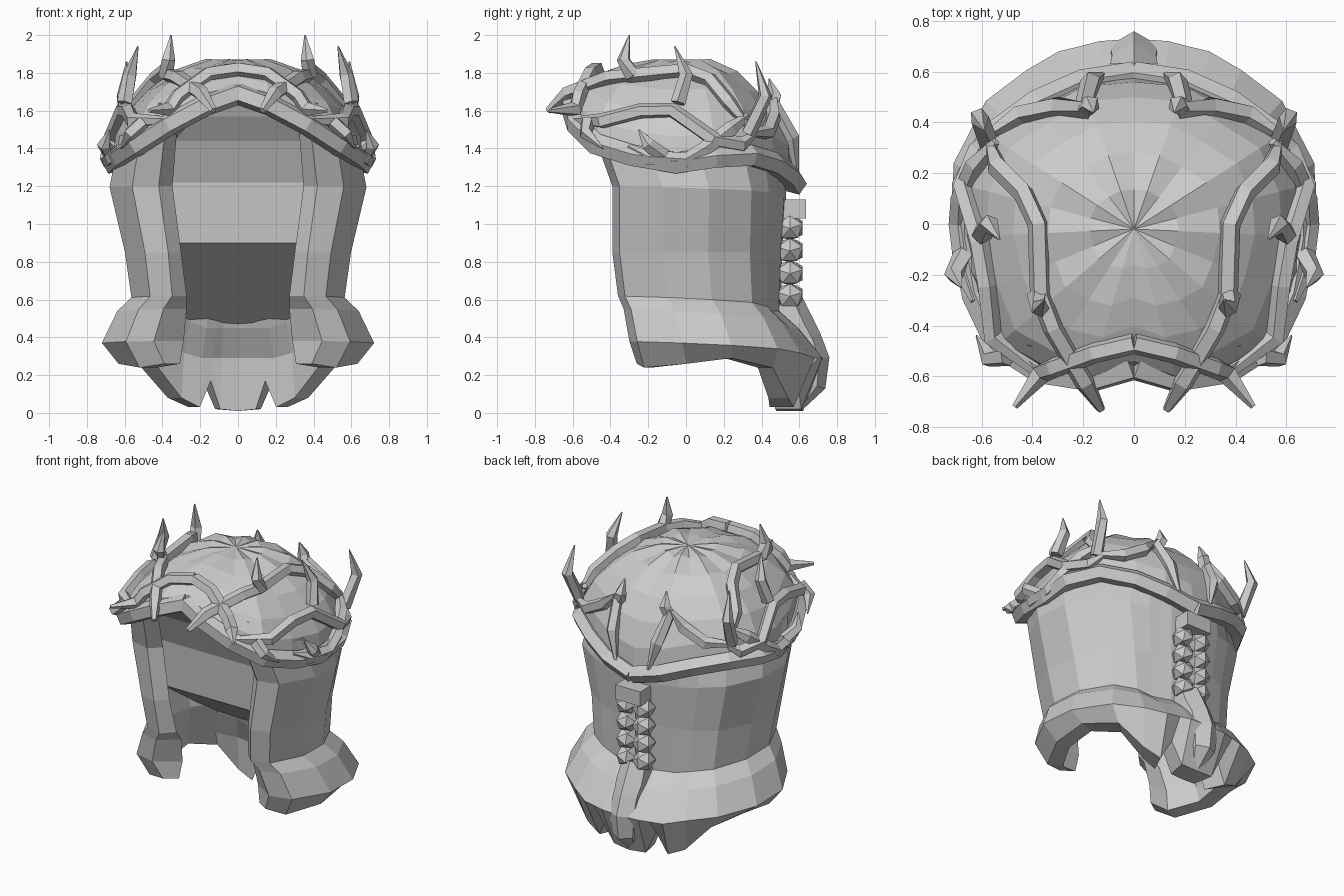
import bpy, bmesh, math
from mathutils import Vector, Matrix
from mathutils.bvhtree import BVHTree

if "Cube" in bpy.data.objects:
    bpy.data.objects.remove(bpy.data.objects["Cube"])

GREY = (0.6, 0.6, 0.6, 1)
mat = bpy.data.materials.new("plain grey")
mat.use_nodes = True
mat.diffuse_color = GREY
for node in mat.node_tree.nodes:
    if node.type == "BSDF_PRINCIPLED":
        node.inputs["Base Color"].default_value = GREY


def finish(name, bm):
    bmesh.ops.remove_doubles(bm, verts=bm.verts, dist=0.0005)
    bmesh.ops.recalc_face_normals(bm, faces=bm.faces)
    mesh = bpy.data.meshes.new(name)
    bm.to_mesh(mesh)
    mesh.materials.append(mat)
    bpy.context.scene.collection.objects.link(bpy.data.objects.new(name, mesh))


def loft(bm, rings, closed=True):
    """Skin a row of equal point rings and return the vertex grid."""
    grid = [[bm.verts.new(p) for p in ring] for ring in rings]
    n = len(grid[0])
    for low, high in zip(grid, grid[1:]):
        for i in range(n if closed else n - 1):
            j = (i + 1) % n
            bm.faces.new((low[i], low[j], high[j], high[i]))
    return grid


def flip(points, side):
    return [Vector((p[0] * side, p[1], p[2])) for p in points]


def tube(bm, path, radii, sides=5):
    """Faceted tube whose cross-sections stand square to the path."""
    rings = []
    for i, p in enumerate(path):
        along = (path[min(i + 1, len(path) - 1)] - path[max(i - 1, 0)]).normalized()
        out = Vector((p.x, p.y + 0.01, p.z - 1.2))
        across = along.cross(out).normalized()
        up = across.cross(along)
        rings.append([p + radii[i] * (math.cos(a) * up + math.sin(a) * across)
                      for a in (math.tau * k / sides for k in range(sides))])
    grid = loft(bm, rings)
    bm.faces.new(grid[0])
    bm.faces.new(grid[-1])


def paired_tube(name, path, radii, sides=5):
    bm = bmesh.new()
    for side in (1, -1):
        tube(bm, flip(path, side), radii, sides)
    finish(name, bm)


# Domed hair cap, with a shallow underside behind the rim
rim = [(0, -.56, 1.69), (.17, -.61, 1.63), (.36, -.58, 1.53), (.53, -.47, 1.42),
       (.62, -.28, 1.36), (.66, -.05, 1.32), (.66, .15, 1.35), (.56, .34, 1.36),
       (.38, .47, 1.32), (.2, .55, 1.26), (0, .58, 1.21)]
full_rim = flip(rim, 1) + flip(rim[-2:0:-1], -1)
apex = Vector((0, -.02, 1.87))
bm = bmesh.new()
rings = [[Vector((p.x * .6, p.y * .6, p.z)) for p in full_rim]]
for level in range(6):
    angle = level * math.pi / 12
    ring = []
    for i, p in enumerate(full_rim):
        ridge = 1.02 if i % 2 and level else 1
        flat = (p - apex) * math.cos(angle) * ridge
        ring.append(Vector((flat.x, apex.y + flat.y,
                            p.z + (apex.z - p.z) * math.sin(angle) * (2 * ridge - 1 if level > 3 else 1))))
    rings.append(ring)
grid = loft(bm, rings)
top = bm.verts.new(apex)
for i, v in enumerate(grid[-1]):
    bm.faces.new((v, grid[-1][(i + 1) % len(full_rim)], top))
bmesh.ops.recalc_face_normals(bm, faces=bm.faces)
surface = BVHTree.FromBMesh(bm)
finish("hair_cap", bm)

# Rolled hair around the rim
paired_tube("rim_roll", flip(rim, 1), [.06] * len(rim))

# Long hair: plan columns from front edge to back, with the height of each tip
columns = [(.42, -.42, .26), (.56, -.38, .24), (.68, -.15, .26), (.67, .1, .29),
           (.55, .33, .24), (.4, .43, .08), (.28, .48, .03), (.2, .5, .17),
           (.13, .52, .02), (0, .53, .01)]
# Rows: width, front shift, back shift, front height, back height, thickness
rows = [(.92, -.07, 0, 1.48, 1.4, .1), (1, .03, 0, 1.2, 1.15, .1),
        (.88, .03, -.02, .85, .85, .1), (.83, .06, -.03, .62, .54, .11),
        (.94, .09, .07, .55, .45, .16), (1.06, .12, .2, .38, .29, .19),
        (.93, .16, .09, 0, 0, .1)]
bm = bmesh.new()
for side in (1, -1):
    rings = []
    for width, front, back, z_front, z_back, thick in rows:
        outer, inner = [], []
        for i, (x, y, tip) in enumerate(columns):
            w = min(1, i / 6) ** 2
            z = z_front + (z_back - z_front) * w if z_front else tip
            p = Vector((x * width, y + front + (back - front) * w, z))
            outer.append(p)
            inner.append(p - Vector((p.x, p.y, 0)).normalized() * thick * (1 + .4 * w))
        rings.append(flip(outer + inner[::-1], side))
    grid = loft(bm, rings)
    last = len(grid[0]) - 1
    for ring in (grid[0], grid[-1]):
        for i in range(len(columns) - 1):
            bm.faces.new((ring[i], ring[i + 1], ring[last - i - 1], ring[last - i]))
finish("long_hair", bm)

# Inner wall between the side locks
profile = [(-.48, 1.64), (-.45, 1.57), (-.36, 1.44), (-.27, 1.22), (-.25, .9), (.4, .45)]
bm = bmesh.new()
loft(bm, [[(x, y, z) for y, z in profile] for x in (-.42, .42)], closed=False)
finish("inner_wall", bm)

# Woven wreath branches, laid onto the cap where they run close to it
branches = {
    "upper_branch": [(.13, -.73, 1.6), (.2, -.64, 1.7), (.33, -.42, 1.8), (.38, -.28, 1.8),
                     (.37, 0, 1.8), (.42, .12, 1.74), (.52, .22, 1.62), (.58, .35, 1.5)],
    "front_branch": [(0, -.47, 1.82), (.15, -.5, 1.78), (.32, -.57, 1.68),
                     (.38, -.63, 1.62), (.47, -.72, 1.6)],
    "side_branch": [(.36, -.66, 1.56), (.57, -.45, 1.55), (.62, -.25, 1.62), (.64, -.08, 1.62),
                    (.68, .15, 1.45), (.62, .3, 1.42), (.57, .4, 1.48)],
    "lower_branch": [(.58, .36, 1.6), (.66, .25, 1.52), (.69, .1, 1.4), (.7, 0, 1.34),
                     (.69, -.2, 1.35), (.67, -.32, 1.42)],
    "back_branch": [(.6, .36, 1.48), (.45, .43, 1.48), (.3, .45, 1.56), (.2, .44, 1.64),
                    (.17, .54, 1.45), (.13, .62, 1.28)],
}
for name, points in branches.items():
    path = []
    for p in flip(points, 1):
        hit, normal, _, distance = surface.find_nearest(p)
        snapped = hit + normal * .03 if distance < .1 else p
        if p.x == 0:
            snapped.x = 0
        path.append(snapped)
    radii = [.042] * len(path)
    radii[-1] = .012
    if name != "front_branch":
        radii[0] = .018
    paired_tube(name, path, radii)

# Thorns rising from the branches
thorns = {
    "front_thorn": [(.38, -.28, 1.78), (.37, -.33, 1.87), (.355, -.3, 2)],
    "side_thorn": [(.6, -.04, 1.64), (.57, 0, 1.79), (.53, -.06, 1.94)],
    "rear_thorn": [(.58, .33, 1.48), (.61, .42, 1.68), (.59, .37, 1.86)],
    "back_thorn": [(.2, .45, 1.6), (.17, .47, 1.68), (.16, .44, 1.77)],
    "cheek_thorn": [(.67, -.12, 1.36), (.71, -.2, 1.42), (.68, -.25, 1.5)],
    "temple_thorn": [(.5, -.52, 1.54), (.57, -.53, 1.48), (.62, -.44, 1.4)],
}
for name, points in thorns.items():
    paired_tube(name, flip(points, 1), [.042, .038, .004])

# Braid of paired, tilted knots under a wider tie
bm = bmesh.new()
for row in range(4):
    for side in (1, -1):
        place = Matrix.Translation((side * .065, .55, .98 - row * .12))
        tilt = Matrix.Rotation(side * .5, 4, "Y")
        bmesh.ops.create_icosphere(bm, subdivisions=1, radius=.08,
                                   matrix=place @ tilt @ Matrix.Diagonal((.9, 1, .9, 1)))
bmesh.ops.create_cube(bm, size=1, matrix=Matrix.Translation((0, .57, 1.08))
                      @ Matrix.Diagonal((.19, .13, .1, 1)))
finish("braid", bm)

# Loose tail below the braid
bm = bmesh.new()
tail = [(0, .52, .58), (0, .57, .46), (0, .62, .38), (0, .65, .28), (0, .65, .15), (0, .59, .03)]
tube(bm, flip(tail, 1), [.1, .11, .1, .11, .09, .03], sides=6)
finish("braid_tail", bm)
